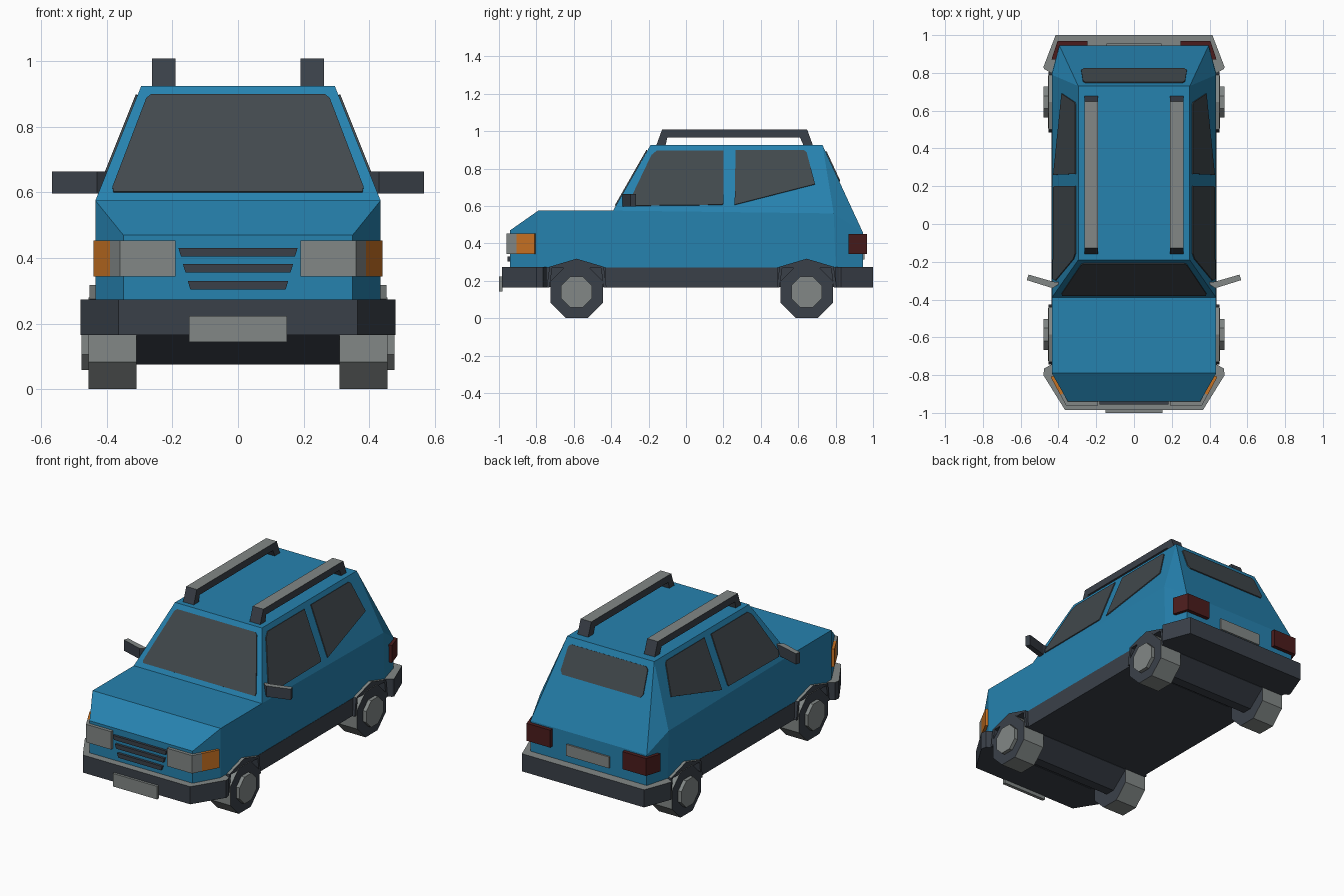
import bpy, bmesh, math
from mathutils import Vector

if "Cube" in bpy.data.objects:
    bpy.data.objects.remove(bpy.data.objects["Cube"])


def material(name, rgb):
    m = bpy.data.materials.new(name)
    m.diffuse_color = (*rgb, 1)
    m.use_nodes = True
    m.node_tree.nodes["Principled BSDF"].inputs["Base Color"].default_value = m.diffuse_color
    return m


BLUE = material("blue paint", (0.019, 0.223, 0.429))
TRIM = material("dark trim", (0.042, 0.051, 0.066))
GLASS = material("tinted glass", (0.054, 0.066, 0.074))
GREY = material("light grey", (0.223, 0.245, 0.24))
ORANGE = material("orange lens", (0.58, 0.17, 0.017))
RED = material("dark red lens", (0.07, 0.012, 0.012))


def finish(name, bm, mats, rule=None, mirror=False):
    """Turn a bmesh into an object; rule(normal) picks the material slot."""
    bmesh.ops.recalc_face_normals(bm, faces=bm.faces)
    bm.normal_update()
    for f in bm.faces:
        f.material_index = rule(f.normal) if rule else 0
    me = bpy.data.meshes.new(name)
    bm.to_mesh(me)
    bm.free()
    for m in mats:
        me.materials.append(m)
    ob = bpy.data.objects.new(name, me)
    bpy.context.collection.objects.link(ob)
    if mirror:
        ob.modifiers.new("Mirror", "MIRROR").use_mirror_merge = False
    return ob


def extrude(pts, offset):
    bm = bmesh.new()
    lo = [bm.verts.new(p) for p in pts]
    hi = [bm.verts.new(Vector(p) + offset) for p in pts]
    bm.faces.new(lo)
    bm.faces.new(hi)
    for i in range(len(pts)):
        j = (i + 1) % len(pts)
        bm.faces.new((lo[i], lo[j], hi[j], hi[i]))
    return bm


def prism(name, outline, axis, lo, hi, mats, rule=None, mirror=False):
    """Extrude a 2D outline along an axis from lo to hi."""
    k = "xyz".index(axis)
    pts = [tuple(list(p[:k]) + [lo] + list(p[k:])) for p in outline]
    off = Vector((0, 0, 0))
    off[k] = hi - lo
    return finish(name, extrude(pts, off), mats, rule, mirror)


def plate(name, pts, mat, mirror=False, thick=0.006):
    """Thin plate lying on the body surface, facing outwards."""
    n = (Vector(pts[1]) - Vector(pts[0])).cross(Vector(pts[2]) - Vector(pts[1])).normalized()
    if n.dot(Vector(pts[0]) - Vector((0, 0.2, 0.5))) < 0:
        n = -n
    return finish(name, extrude(pts, n * thick), [mat], None, mirror)


def both(half):
    """Complete a half outline with its mirror image in x."""
    return half + [(-p[0], *p[1:]) for p in reversed(half)]


def grey_top(n):
    return 1 if n.z > 0.5 else 0


# Body shell: half of the corner points, both sides built from them
P = dict(a0=(.35, -.94, .27), a1=(.35, -.94, .47), b0=(.435, -.79, .27), b1=(.435, -.79, .575),
         c1=(.435, -.39, .575), c2=(.295, -.19, .925), d0=(.435, .80, .27), d1=(.435, .79, .56),
         d2=(.295, .73, .925), e0=(.395, .945, .27), e1=(.395, .945, .46))
bm = bmesh.new()
R = {k: bm.verts.new(p) for k, p in P.items()}
L = {k: bm.verts.new((-p[0], p[1], p[2])) for k, p in P.items()}
for S in (R, L):
    for face in ("a0 a1 b1 b0", "b0 b1 c1 d1 d0", "c1 c2 d2 d1", "d1 d2 e1", "d0 d1 e1 e0"):
        bm.faces.new([S[k] for k in face.split()])
chain = "a0 a1 b1 c1 c2 d2 e1 e0 d0 b0 a0".split()
for p, q in zip(chain, chain[1:]):
    bm.faces.new((R[p], R[q], L[q], L[p]))
finish("body", bm, [BLUE, TRIM], lambda n: 1 if n.z < -0.9 else 0)

# Windows
def screen(y):
    return lambda x, z: (x, y(z), z)

front = screen(lambda z: -.39 + (z - .575) * .571)
back = screen(lambda z: .73 + (.925 - z) * .4624)
side = lambda y, z: (.435 - (z - .575) * .4, y, z)
plate("windscreen", [front(*p) for p in both(
    [(.38, .60), (.383, .615), (.28, .885), (.265, .897)])], GLASS)
plate("rear_window", [back(*p) for p in both(
    [(.265, .73), (.28, .75), (.27, .875), (.255, .89)])], GLASS)
plate("front_side_window", [side(*p) for p in
      [(-.29, .60), (.195, .605), (.20, .615), (.20, .895), (-.155, .895), (-.185, .87), (-.30, .63)]], GLASS, True)
plate("rear_side_window", [side(*p) for p in
      [(.26, .605), (.69, .715), (.645, .885), (.63, .897), (.265, .897)]], GLASS, True)

# Bumpers and number plates
prism("front_bumper", both([(.365, -.985), (.48, -.80), (.475, -.765), (.44, -.745)]),
      "z", .165, .273, [TRIM, GREY], grey_top)
prism("rear_bumper", both([(.415, 1.0), (.48, .83), (.475, .82), (.44, .80)]),
      "z", .165, .273, [TRIM, GREY], grey_top)
prism("front_plate", both([(.15, .143), (.15, .223)]), "y", -1.0, -.98, [GREY])
prism("rear_plate", both([(.145, .315), (.145, .385)]), "y", .94, .955, [GREY])

# Sills and floor
prism("sill", [(-.43, .165), (.49, .165), (.49, .272), (-.43, .272)], "x", -.437, .437, [TRIM])
prism("floor", [(-.75, .167), (.81, .167), (.81, .275), (-.75, .275)], "x", -.3, .3, [TRIM])

# Grille slats
for i, (w, z) in enumerate([(.182, .405), (.168, .355), (.153, .303)]):
    prism(f"grille_slat_{i + 1}", both([(w - .008, z), (w, z + .026)]), "y", -.955, -.93, [TRIM])

# Lamps
prism("headlight", [(.19, -.93), (.19, -.96), (.36, -.96), (.39, -.905), (.36, -.89)],
      "z", .343, .453, [GREY], None, True)
prism("indicator", [(.39, -.905), (.441, -.81), (.42, -.80), (.36, -.89)],
      "z", .343, .453, [ORANGE], None, True)
prism("tail_light", [(.245, .93), (.245, .968), (.405, .968), (.437, .87), (.39, .87)],
      "z", .343, .45, [RED], None, True)

# Door mirrors
prism("door_mirror", [(.385, -.31), (.43, -.34), (.568, -.297), (.558, -.268), (.43, -.305)],
      "z", .597, .663, [TRIM, GREY], grey_top, True)

# Roof rails
prism("roof_rail", [(-.16, .92), (-.128, 1.008), (.648, 1.008), (.68, .92),
                    (.63, .92), (.61, .965), (-.10, .965), (-.11, .92)],
      "x", .19, .262, [TRIM, GREY], grey_top, True)


def octagon(y, z, r):
    """Octagon standing on a flat edge; r is the centre-to-flat distance."""
    r /= math.cos(math.pi / 8)
    return [(y + r * math.cos((i + .5) * math.pi / 4), z + r * math.sin((i + .5) * math.pi / 4))
            for i in range(8)]


# Wheels, hubs, arches and axle housings
for end, y in (("front", -.585), ("rear", .645)):
    prism(f"{end}_wheel", octagon(y, .14, .14), "x", .31, .456, [TRIM, GREY],
          lambda n: 0 if abs(n.x) > .5 else 1, True)
    prism(f"{end}_hub", octagon(y, .14, .082), "x", .45, .478, [GREY], None, True)
    arch = [(-.16, .165), (-.145, .275), (0, .318), (.145, .275), (.16, .165),
            (.145, .165), (.13, .268), (-.13, .268), (-.145, .165)]
    prism(f"{end}_arch", [(y + p, q) for p, q in arch], "x", .30, .453, [TRIM, GREY], grey_top, True)
    axle = [(-.14, .2), (-.14, .165), (-.03, .075), (.03, .075), (.14, .165), (.14, .2)]
    prism(f"{end}_axle_housing", [(y + p, q) for p, q in axle], "x", -.312, .312, [TRIM])
